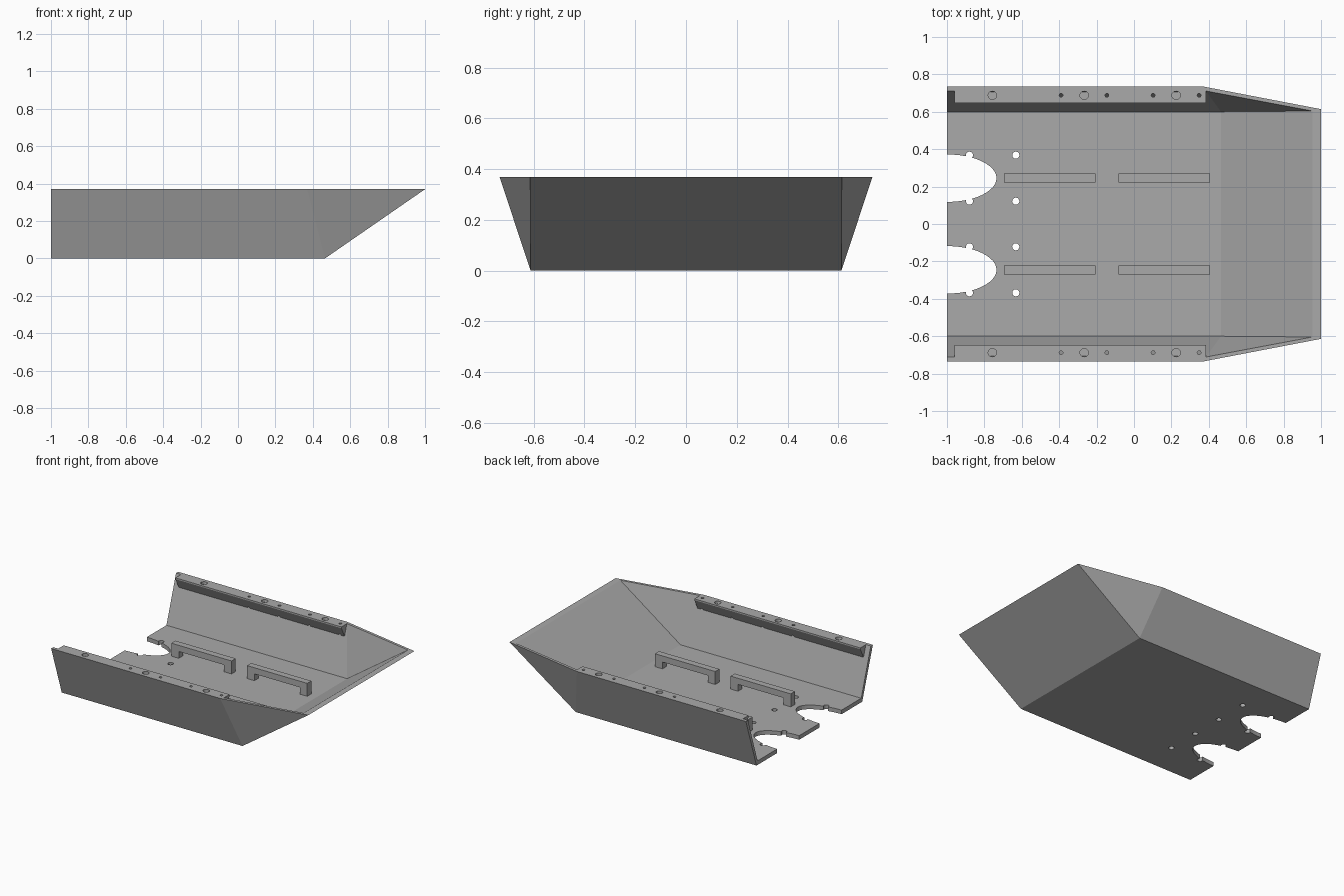
import bpy, bmesh, math
from mathutils import Matrix

if "Cube" in bpy.data.objects:
    bpy.data.objects.remove(bpy.data.objects["Cube"])

grey = bpy.data.materials.new("mid grey")
grey.diffuse_color = (0.40, 0.40, 0.40, 1)
grey.use_nodes = True
grey.node_tree.nodes["Principled BSDF"].inputs["Base Color"].default_value = grey.diffuse_color


def finish(bm, name):
    bmesh.ops.recalc_face_normals(bm, faces=bm.faces)
    me = bpy.data.meshes.new(name)
    bm.to_mesh(me)
    bm.free()
    me.materials.append(grey)
    ob = bpy.data.objects.new(name, me)
    bpy.context.collection.objects.link(ob)
    return ob


def prism(name, profile, place, a, b):
    """Extrude a 2D profile from a to b; place(u, v, t) gives the 3D point."""
    bm = bmesh.new()
    lo = [bm.verts.new(place(u, v, a)) for u, v in profile]
    hi = [bm.verts.new(place(u, v, b)) for u, v in profile]
    bm.faces.new(lo)
    bm.faces.new(hi)
    n = len(profile)
    for i in range(n):
        j = (i + 1) % n
        bm.faces.new((lo[i], lo[j], hi[j], hi[i]))
    return finish(bm, name)


def cut(target, name, holes):
    """Cut upright elliptical holes (x, y, rx, ry, z0, z1) out of target."""
    bm = bmesh.new()
    for x, y, rx, ry, z0, z1 in holes:
        m = Matrix.Translation((x, y, (z0 + z1) / 2)) @ Matrix.Diagonal((rx, ry, z1 - z0, 1))
        bmesh.ops.create_cone(bm, cap_ends=True, segments=48 if rx > 0.1 else 20,
                              radius1=1, radius2=1, depth=1, matrix=m)
    cutter = finish(bm, name)
    cutter.hide_render = True
    cutter.hide_set(True)
    mod = target.modifiers.new("holes", 'BOOLEAN')
    mod.operation = 'DIFFERENCE'
    mod.solver = 'EXACT'
    mod.use_self = True
    mod.object = cutter


# Hull: open-stern tray with flared sides and a raked bow
outer = [(-1, .612, 0), (.465, .612, 0), (-1, .735, .37), (.37, .735, .37), (1, .614, .37)]
inner = [(-1, .6, .03), (.465, .6, .03), (-1, .711, .37), (.385, .711, .37), (.955, .604, .37)]
bm = bmesh.new()
o, i = ([[bm.verts.new((x, s * y, z)) for x, y, z in pts] for s in (1, -1)]
        for pts in (outer, inner))
for skin in (o, i):
    for k in skin:
        bm.faces.new((k[0], k[1], k[3], k[2]))      # side
        bm.faces.new((k[1], k[4], k[3]))            # bow corner
    p, q = skin
    bm.faces.new((p[0], p[1], q[1], q[0]))          # floor
    bm.faces.new((p[1], p[4], q[4], q[1]))          # bow
for a, b in zip(o, i):
    for m, n in ((2, 3), (3, 4), (0, 2)):           # rim and stern edges
        bm.faces.new((a[m], a[n], b[n], b[m]))
bm.faces.new((o[0][4], o[1][4], i[1][4], i[0][4]))
bm.faces.new((o[0][0], o[1][0], i[1][0], i[0][0]))
hull = finish(bm, "hull")

# Two stern cut-outs, each with four screw holes
holes = []
for y in (.245, -.245):
    holes.append((-1, y, .265, .127, -.1, .1))
    for x in (-.88, -.632):
        for d in (.123, -.123):
            holes.append((x, y + d, .019, .019, -.1, .1))
cut(hull, "floor_hole_cutter", holes)

# Rim flanges with blind large holes and through small holes
for s, side in ((1, "left"), (-1, "right")):
    flange = prism(f"{side}_flange", [(.711, .37), (.647, .37), (.647, .36), (.684, .287)],
                   lambda u, v, t: (t, s * u, v), -.96, .385)
    cut(flange, f"{side}_flange_cutter",
        [(x, s * .688, .023, .022, .35, .4) for x in (-.757, -.266, .225)] +
        [(x, s * .688, .01, .01, .2, .4) for x in (-.39, -.145, .102, .348)])

# Floor handles: bridge-shaped bars
for y in (.245, -.245):
    for x0 in (-.695, -.082):
        x1 = x0 + .488
        prof = [(x0, .03), (x0 + .06, .03), (x0 + .06, .08), (x1 - .06, .08),
                (x1 - .06, .03), (x1, .03), (x1, .125), (x0, .125)]
        prism("floor_handle", prof, lambda u, v, t: (u, t, v), y - .024, y + .024)
